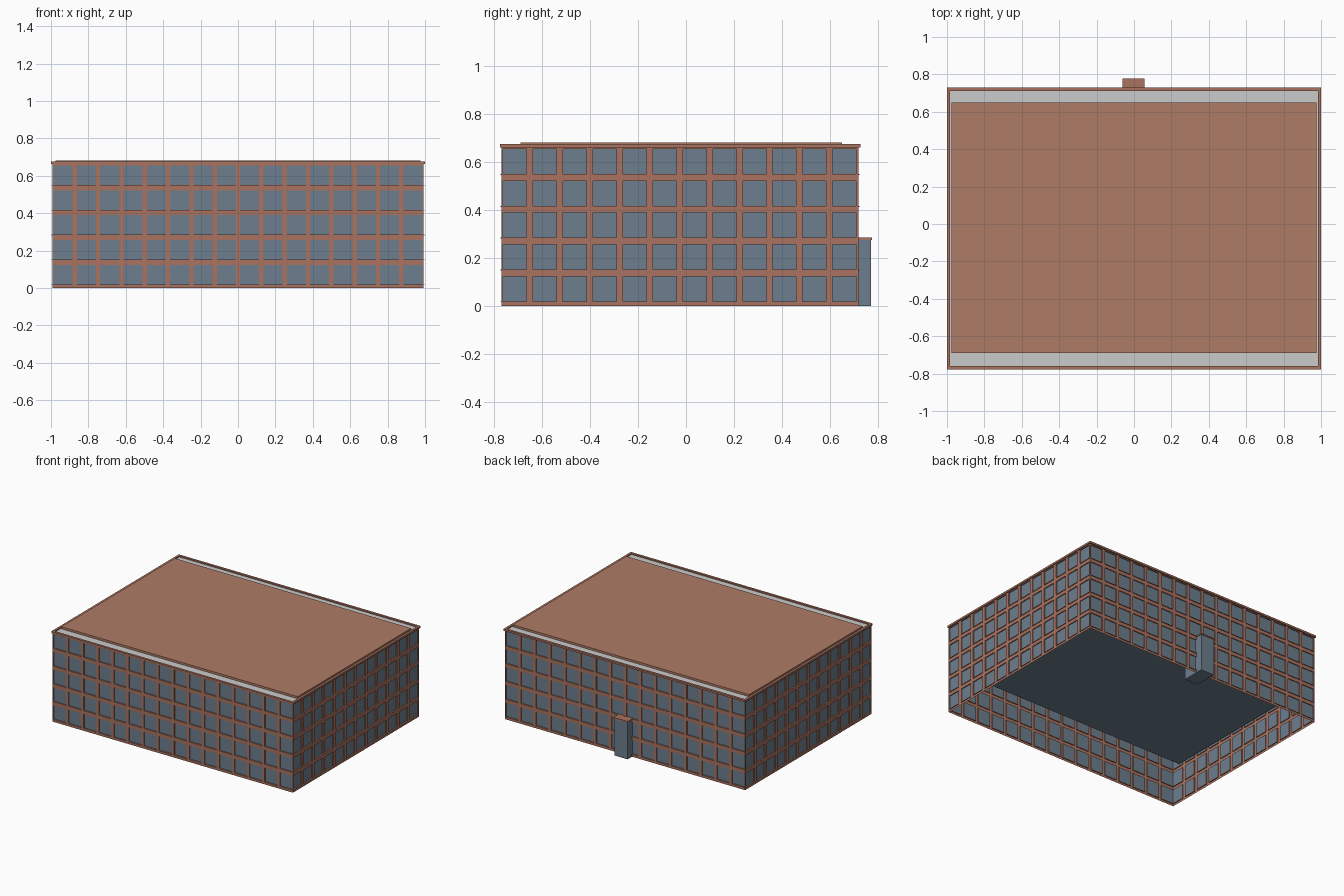
import bpy, bmesh
from mathutils import Vector

if "Cube" in bpy.data.objects:
    bpy.data.objects.remove(bpy.data.objects["Cube"])


def material(name, rgb):
    m = bpy.data.materials.new(name)
    m.diffuse_color = (*rgb, 1)
    m.use_nodes = True
    m.node_tree.nodes["Principled BSDF"].inputs["Base Color"].default_value = m.diffuse_color
    return m


BRICK = material("brick", (0.40, 0.17, 0.115))
ROOF = material("roof_tile", (0.43, 0.20, 0.13))
GLASS = material("glass", (0.15, 0.21, 0.27))

X, Y0, Y1 = 0.993, -0.77, 0.72        # wall planes
TOP, RECESS = 0.67, 0.007
ROWS = [0.072 + 0.1328 * i for i in range(5)]


def finish(name, bm, mats):
    me = bpy.data.meshes.new(name)
    bm.to_mesh(me)
    bm.free()
    for m in mats:
        me.materials.append(m)
    ob = bpy.data.objects.new(name, me)
    bpy.context.collection.objects.link(ob)
    return ob


def add_box(bm, lo, hi):
    lo, hi = Vector(lo), Vector(hi)
    vs = bmesh.ops.create_cube(bm, size=1)["verts"]
    for v in vs:
        v.co = Vector([(lo[i] + hi[i]) / 2 + v.co[i] * (hi[i] - lo[i]) for i in range(3)])


def box(name, lo, hi, mat=None):
    bm = bmesh.new()
    add_box(bm, lo, hi)
    return finish(name, bm, [mat] if mat else [])


def wall(name, start, end, centres, half, place):
    """Brick sheet with recessed windows; place(u, z, out) gives the 3D point."""
    us = [start] + [c + s * half for c in centres for s in (-1, 1)] + [end]
    zs = [0] + [c + s * 0.052 for c in ROWS for s in (-1, 1)] + [TOP]
    bm, sills = bmesh.new(), bmesh.new()

    def quad(pts, mat):
        bm.faces.new([bm.verts.new(place(*p)) for p in pts]).material_index = mat

    for i in range(len(us) - 1):
        for j in range(len(zs) - 1):
            a, b, c, d = us[i], us[i + 1], zs[j], zs[j + 1]
            ring = [(a, c), (b, c), (b, d), (a, d)]
            if i % 2 and j % 2:
                quad([(*p, -RECESS) for p in ring], 1)
                for k in range(4):
                    p, q = ring[k], ring[(k + 1) % 4]
                    quad([(*p, 0), (*q, 0), (*q, -RECESS), (*p, -RECESS)], 0)
                # sill under each window
                p, q = place(a, c - 0.004, -RECESS), place(b, c, 0.004)
                add_box(sills, [min(s, t) for s, t in zip(p, q)],
                        [max(s, t) for s, t in zip(p, q)])
            else:
                quad([(*p, 0) for p in ring], 0)
    bmesh.ops.remove_doubles(bm, verts=bm.verts, dist=0.0001)
    bmesh.ops.recalc_face_normals(bm, faces=bm.faces)
    # make the sheet face outward
    out = Vector(place(0, 0, 1)) - Vector(place(0, 0, 0))
    if sum((f.normal.dot(out) * f.calc_area() for f in bm.faces)) < 0:
        bmesh.ops.reverse_faces(bm, faces=bm.faces)
    finish(name, bm, [BRICK, GLASS])
    finish(name + "_sills", sills, [BRICK])


# four window walls
long_c = [-0.935 + 0.1247 * i for i in range(16)]
side_c = [-0.714 + 0.125 * i for i in range(12)]
wall("front_wall", -X, X, long_c, 0.051, lambda u, z, o: (u, Y0 - o, z))
wall("back_wall", -X, X, long_c, 0.051, lambda u, z, o: (u, Y1 + o, z))
wall("right_wall", Y0, Y1, side_c, 0.049, lambda u, z, o: (X + o, u, z))
wall("left_wall", Y0, Y1, side_c, 0.049, lambda u, z, o: (-X - o, u, z))

# cornice ring
bm = bmesh.new()
for s in (-1, 1):
    xs = sorted((s * 1.0, s * 0.983))
    add_box(bm, (xs[0], -0.777, 0.662), (xs[1], 0.729, 0.676))
add_box(bm, (-0.983, -0.777, 0.662), (0.983, -0.760, 0.676))
add_box(bm, (-0.983, 0.712, 0.662), (0.983, 0.729, 0.676))
finish("cornice", bm, [BRICK])

# flat roof, raised roof panel and inner core
box("roof_deck", (-0.985, -0.762, 0.660), (0.985, 0.714, 0.667))
box("roof_panel", (-0.977, -0.69, 0.667), (0.977, 0.65, 0.683), ROOF)
box("inner_core", (-0.977, -0.69, 0.29), (0.977, 0.65, 0.66), GLASS)

# back entrance with canopy
box("entrance", (-0.058, 0.60, 0), (0.052, 0.772, 0.276), GLASS)
box("entrance_canopy", (-0.062, 0.60, 0.276), (0.056, 0.777, 0.286), BRICK)
